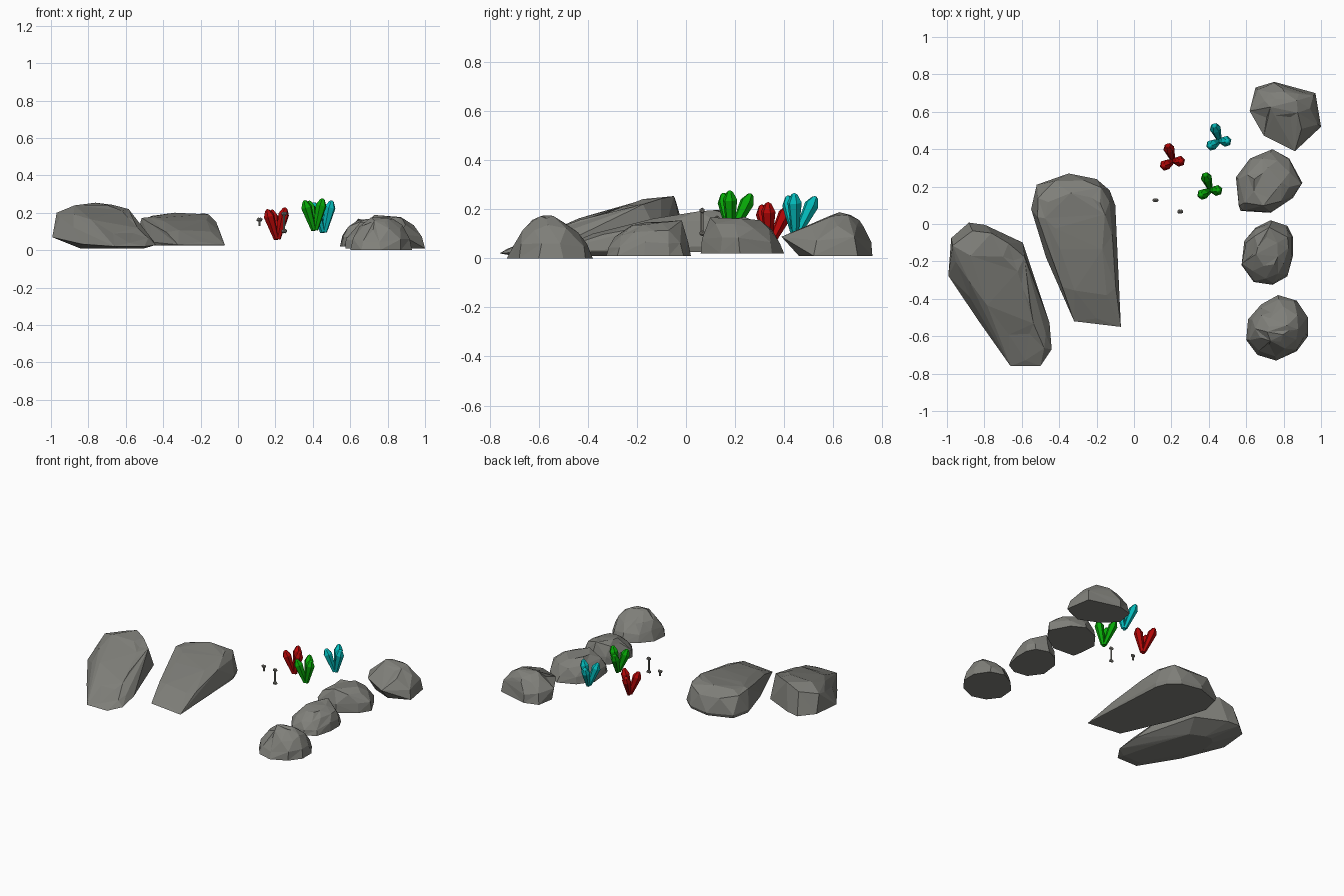
import bpy, bmesh, math, random
from mathutils import Vector

if "Cube" in bpy.data.objects:
    bpy.data.objects.remove(bpy.data.objects["Cube"])

random.seed(4)


def material(name, rgb):
    m = bpy.data.materials.new(name)
    m.diffuse_color = (*rgb, 1)
    m.use_nodes = True
    m.node_tree.nodes["Principled BSDF"].inputs["Base Color"].default_value = m.diffuse_color
    return m


STONE = material("stone", (.215, .215, .195))
BONE = material("bone_grey", (.27, .26, .23))


def hull_object(name, points, mat, floor=None):
    """Flat-faced convex hull; with a floor height the upper vertices are roughened."""
    bm = bmesh.new()
    for p in points:
        bm.verts.new(p)
    bmesh.ops.convex_hull(bm, input=bm.verts)
    loose = [v for v in bm.verts if not v.link_faces]
    bmesh.ops.delete(bm, geom=loose, context='VERTS')
    if floor is not None:
        bmesh.ops.remove_doubles(bm, verts=[v for v in bm.verts if v.co.z > floor + .04], dist=.03)
        for v in bm.verts:
            if v.co.z > floor + .03:
                v.co += Vector([random.uniform(-.009, .009) for _ in range(3)])
    bmesh.ops.recalc_face_normals(bm, faces=bm.faces)
    me = bpy.data.meshes.new(name)
    bm.to_mesh(me)
    bm.free()
    ob = bpy.data.objects.new(name, me)
    bpy.context.collection.objects.link(ob)
    me.materials.append(mat)
    return ob


def lerp_profile(profile, y):
    if y <= profile[0][0]:
        return profile[0][1]
    for (a, ha), (b, hb) in zip(profile, profile[1:]):
        if y <= b:
            return ha + (hb - ha) * (y - a) / (b - a)
    return profile[-1][1]


def rock(name, outline, z0, profile, rings, extra=()):
    """Plan outline stacked in scaled rings (scale, height fraction); profile is height along y."""
    n = len(outline)
    c = sum((Vector(p) for p in outline), Vector((0, 0))) / n
    pts = list(extra)
    for i, (s, f) in enumerate(rings):
        for k in range(n):
            p = Vector(outline[k])
            if i > 1 and i % 2 == 0:
                p = (p + Vector(outline[(k + 1) % n])) / 2
            q = c + (p - c) * s
            j = 0.012 if i > 1 else 0
            q += Vector((random.uniform(-j, j), random.uniform(-j, j)))
            h = lerp_profile(profile, q.y)
            z = z0 + f * (h - z0) + (random.uniform(-j, 0) if i > 1 else 0)
            pts.append((q.x, q.y, max(z, z0)))
    return hull_object(name, pts, STONE, z0)


# two long rocks on the left
rock("long_rock_outer",
     [(-.97, -.07), (-.89, 0), (-.80, -.01), (-.71, -.06), (-.60, -.10), (-.57, -.20), (-.53, -.30),
      (-.46, -.52), (-.44, -.67), (-.50, -.76), (-.66, -.76), (-.84, -.52), (-1.0, -.27)],
     .01, [(-.76, .05), (-.42, .165), (-.2, .235), (0, .235)],
     [(.5, 0), (1, .25), (.9, .74), (.6, 1)],
     extra=[(-.965, -.11, .205), (-.87, -.03, .225), (-.77, -.05, .245), (-.67, -.11, .24),
            (-.59, -.18, .22), (-.64, -.7, .01), (-.5, -.7, .01)])
rock("long_rock_inner",
     [(-.52, .21), (-.35, .27), (-.20, .24), (-.13, .18), (-.10, .10), (-.10, -.20), (-.07, -.55),
      (-.32, -.52), (-.47, -.18), (-.50, -.02), (-.55, .08)],
     .025, [(-.55, .04), (-.3, .13), (0, .19), (.2, .195), (.27, .16)],
     [(.97, 0), (1, .15), (.92, .85), (.65, 1)])

# row of four boulders on the right
BOULDER = [(1, 0), (.95, .4), (.76, .8), (.42, 1)]
rock("boulder_front",
     [(.93, -.50), (.87, -.41), (.77, -.38), (.68, -.43), (.61, -.51), (.60, -.62), (.66, -.70),
      (.76, -.73), (.87, -.68), (.93, -.60)],
     0, [(-.73, .12), (-.57, .18), (-.38, .12)], [(1, 0), (.91, .4), (.68, .8), (.36, 1)])
rock("boulder_second",
     [(.85, -.07), (.82, -.01), (.73, .02), (.65, -.02), (.59, -.09), (.575, -.22), (.64, -.31),
      (.74, -.325), (.82, -.28), (.85, -.17)],
     .01, [(-.33, .09), (-.17, .15), (-.04, .16)], BOULDER,
     extra=[(.72, -.02, .155)])
rock("boulder_third",
     [(.90, .22), (.83, .35), (.74, .40), (.62, .35), (.545, .25), (.56, .10), (.57, .07),
      (.73, .06), (.85, .14)],
     .02, [(.05, .165), (.3, .165), (.4, .12)], BOULDER,
     extra=[(.7, .09, .16), (.72, .31, .15)])
rock("boulder_back",
     [(1.0, .52), (.97, .70), (.84, .73), (.75, .76), (.65, .73), (.63, .61), (.72, .52),
      (.86, .46)],
     .01, [(.4, .14), (.6, .18), (.66, .18), (.76, .15)],
     [(1, 0), (.92, .45), (.76, .84), (.4, 1)],
     extra=[(.86, .395, .09), (.70, .475, .1), (.62, .61, .09), (.8, .71, .16)])


# crystal clusters
def crystal(name, base, tip, mat):
    axis = tip - base
    rot = Vector((0, 0, 1)).rotation_difference(axis)
    pts = []
    for t, r in ((0, .014), (.78, .030), (.97, .013), (1, .004)):
        for k in range(6):
            a = k * math.tau / 6 + .3
            pts.append(base + axis * t + rot @ Vector((r * math.cos(a), r * math.sin(a), 0)))
    hull_object(name, pts, mat)


for colour, rgb, at in (("red", (.46, .002, .002), (.21, .338, .06)),
                        ("green", (.002, .40, .002), (.41, .182, .108)),
                        ("cyan", (.001, .50, .50), (.458, .445, .097))):
    mat = material(colour + "_crystal", rgb)
    base = Vector(at)
    for side, d in (("left", (-.055, -.03, .158)), ("back", (-.03, .084, .155)),
                    ("right", (.043, -.003, .168))):
        off = Vector((d[0] * .1, d[1] * .1, 0))
        crystal(f"{colour}_crystal_{side}", base + off, base + Vector(d), mat)


# bones: thin shaft with paired knobs at the ends
def bone(name, x, y, z0, z1, ends):
    bm = bmesh.new()

    def add(made, centre):
        bmesh.ops.translate(bm, vec=centre, verts=made["verts"])

    add(bmesh.ops.create_cone(bm, cap_ends=True, segments=6, radius1=.006, radius2=.006,
                              depth=z1 - z0), (x, y, (z0 + z1) / 2))
    for z in ends:
        for s in (-1, 1):
            add(bmesh.ops.create_icosphere(bm, subdivisions=1, radius=.012),
                (x + s * .005, y, z))
    me = bpy.data.meshes.new(name)
    bm.to_mesh(me)
    bm.free()
    me.materials.append(BONE)
    bpy.context.collection.objects.link(bpy.data.objects.new(name, me))


bone("whole_bone", .247, .066, .10, .198, (.102, .195))
bone("broken_bone", .115, .127, .13, .165, (.163,))
